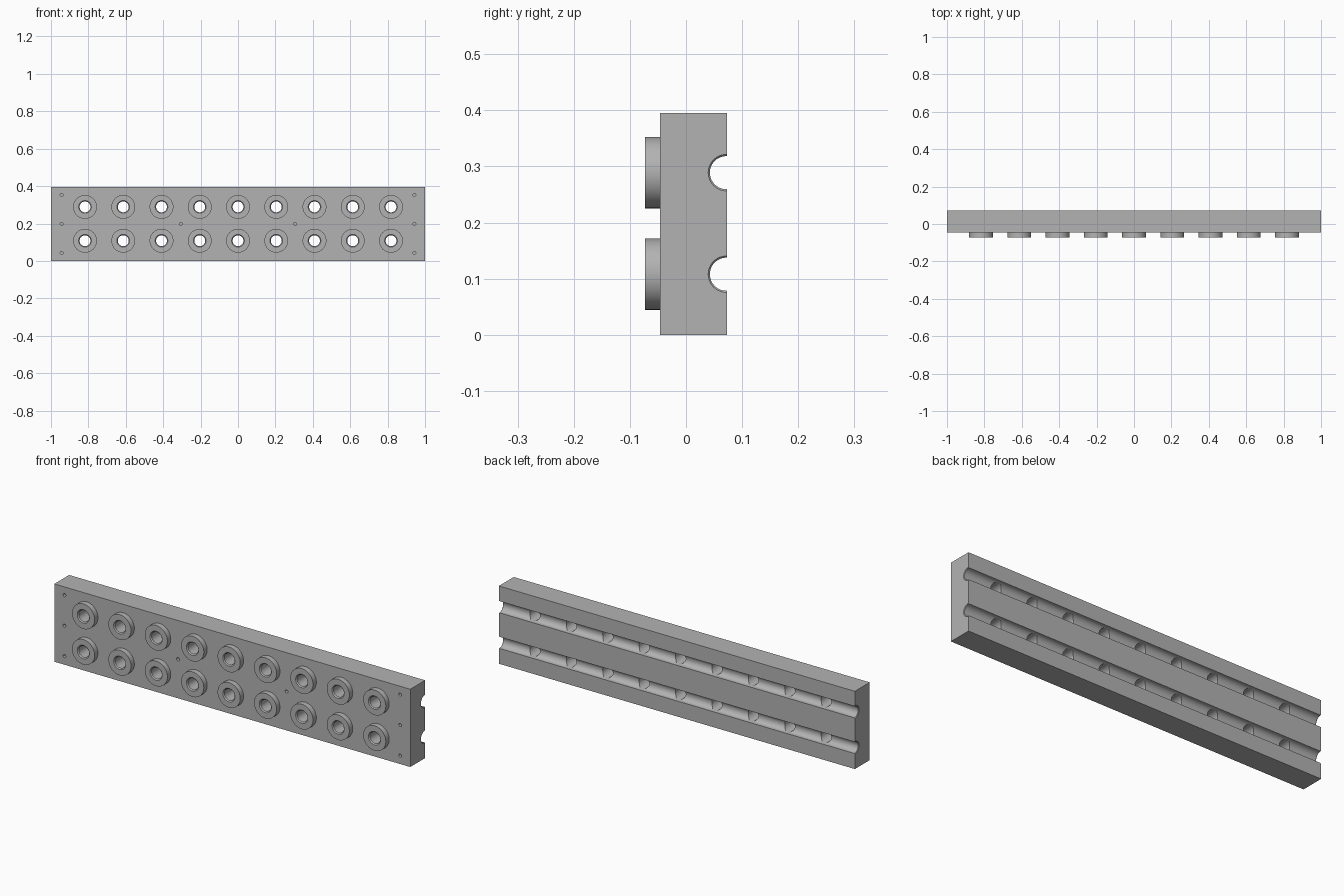
import bpy, bmesh, math
from mathutils import Matrix, Vector

if "Cube" in bpy.data.objects:
    bpy.data.objects.remove(bpy.data.objects["Cube"], do_unlink=True)

HEIGHT = 0.395
FRONT, BACK, COLLAR_FRONT = -0.046, 0.073, -0.073
ROWS = (0.108, 0.289)
COLUMNS = [i * 0.2045 for i in range(-4, 5)]
BORE, GROOVE, GROOVE_Y = 0.029, 0.0295, 0.072

grey = bpy.data.materials.new("plain_grey")
grey.use_nodes = True
colour = (0.45, 0.45, 0.45, 1)
grey.diffuse_color = colour
grey.node_tree.nodes["Principled BSDF"].inputs["Base Color"].default_value = colour


def make_object(name, bm):
    bmesh.ops.recalc_face_normals(bm, faces=bm.faces)
    mesh = bpy.data.meshes.new(name)
    bm.to_mesh(mesh)
    bm.free()
    mesh.materials.append(grey)
    obj = bpy.data.objects.new(name, mesh)
    bpy.context.collection.objects.link(obj)
    return obj


def select_only(obj):
    bpy.ops.object.select_all(action='DESELECT')
    obj.select_set(True)
    bpy.context.view_layer.objects.active = obj


def smooth(obj):
    select_only(obj)
    bpy.ops.object.shade_smooth_by_angle(angle=math.radians(30))


def section(radius):
    """Block outline in (y, z), with a round groove at each row."""
    points = [(FRONT, HEIGHT), (FRONT, 0), (BACK, 0)]
    start = math.asin((BACK - GROOVE_Y) / radius)
    for z in ROWS:
        for i in range(25):
            a = -start + (math.pi + 2 * start) * i / 24
            points.append((GROOVE_Y - radius * math.sin(a),
                           z - radius * math.cos(a)))
    return points + [(BACK, HEIGHT)]


# Block: grooved section swept along x, slightly flared at both ends
bm = bmesh.new()
rings = []
for x, r in ((-1, GROOVE + 0.003), (-0.997, GROOVE), (0.997, GROOVE), (1, GROOVE + 0.003)):
    rings.append([bm.verts.new((x, y, z)) for y, z in section(r)])
for a, b in zip(rings, rings[1:]):
    for i in range(len(a)):
        j = (i + 1) % len(a)
        bm.faces.new((a[i], a[j], b[j], b[i]))
bm.faces.new(rings[0])
bm.faces.new(rings[-1])
block = make_object("grooved_block", bm)

# Cutter: through bores into the grooves and blind screw holes
bm = bmesh.new()


def drill(x, z, radius, end, segments):
    start = COLLAR_FRONT - 0.02
    place = Matrix.Translation((x, (start + end) / 2, z)) @ Matrix.Rotation(math.pi / 2, 4, 'X')
    bmesh.ops.create_cone(bm, cap_ends=True, segments=segments, radius1=radius,
                          radius2=radius, depth=end - start, matrix=place)


for z in ROWS:
    for x in COLUMNS:
        drill(x, z, BORE, GROOVE_Y, 48)
for side in (-1, 1):
    for z in (0.043, 0.198, 0.353):
        drill(side * 0.943, z, 0.008, 0.0, 20)
    drill(side * 0.305, 0.198, 0.008, 0.0, 20)
cutter = make_object("hole_cutter", bm)
cutter.hide_render = True

cut = block.modifiers.new("holes", 'BOOLEAN')
cut.operation = 'DIFFERENCE'
cut.solver = 'EXACT'
cut.object = cutter
select_only(block)
bpy.ops.object.modifier_apply(modifier=cut.name)
bpy.data.objects.remove(cutter, do_unlink=True)
smooth(block)

# Collars: turned rings with a small chamfer at the mouth
bm = bmesh.new()
profile = [(0.0635, FRONT), (0.0635, COLLAR_FRONT), (BORE + 0.005, COLLAR_FRONT),
           (BORE, COLLAR_FRONT + 0.005), (BORE, FRONT)]
verts = [bm.verts.new((r, y, 0)) for r, y in profile]
edges = [bm.edges.new(pair) for pair in zip(verts, verts[1:])]
bmesh.ops.spin(bm, geom=verts + edges, cent=(0, 0, 0), axis=(0, 1, 0),
               angle=2 * math.pi, steps=48)
bmesh.ops.remove_doubles(bm, verts=bm.verts, dist=0.0001)
collar = make_object("collar", bm)
# Outer wall must face outward on this open ring
if any(p.normal.dot(Vector((p.center.x, 0, p.center.z))) < 0
       for p in collar.data.polygons if math.hypot(p.center.x, p.center.z) > 0.06):
    collar.data.flip_normals()
smooth(collar)
for z in ROWS:
    for x in COLUMNS:
        copy = bpy.data.objects.new("collar", collar.data)
        copy.location = (x, 0, z)
        bpy.context.collection.objects.link(copy)
bpy.data.objects.remove(collar, do_unlink=True)
